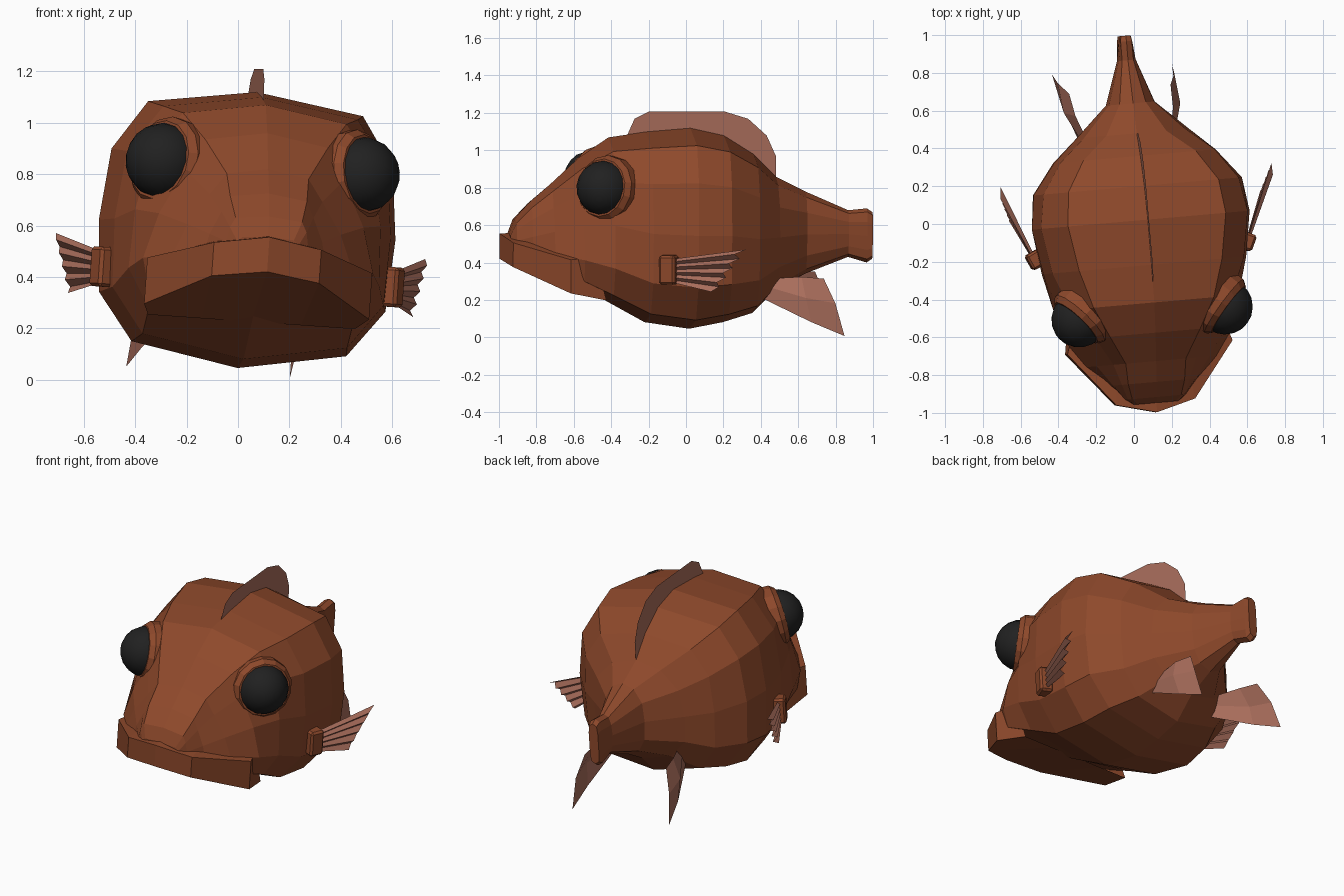
import bpy
import bmesh
from math import radians
from mathutils import Matrix, Vector

cube = bpy.data.objects.get("Cube")
if cube:
    bpy.data.objects.remove(cube)


def make_material(name, colour):
    mat = bpy.data.materials.new(name)
    mat.use_nodes = True
    rgba = (*colour, 1)
    mat.diffuse_color = rgba
    mat.node_tree.nodes["Principled BSDF"].inputs["Base Color"].default_value = rgba
    return mat


SKIN = make_material("rust brown skin", (0.27, 0.066, 0.024))
FIN = make_material("dusty pink fin", (0.4, 0.155, 0.107))
EYE = make_material("black eye", (0.015, 0.015, 0.015))

# The whole fish is slightly yawed and rolled
pivot = Vector((0.035, 0, 0.55))
POSE = (Matrix.Translation(pivot) @ Matrix.Rotation(radians(5), 4, "Z")
        @ Matrix.Rotation(radians(4), 4, "Y") @ Matrix.Translation((0, 0, -0.55)))


def finish(name, bm, mat, smooth=False):
    bmesh.ops.recalc_face_normals(bm, faces=bm.faces)
    for face in bm.faces:
        face.smooth = smooth
    mesh = bpy.data.meshes.new(name)
    bm.to_mesh(mesh)
    bm.free()
    mesh.materials.append(mat)
    obj = bpy.data.objects.new(name, mesh)
    bpy.context.collection.objects.link(obj)
    obj.matrix_world = POSE
    return obj


def loft(rows, closed=False, caps=False):
    """Skin neighbouring rows of points with quads."""
    bm = bmesh.new()
    grid = [[bm.verts.new(p) for p in row] for row in rows]
    n = len(grid[0])
    for a, b in zip(grid, grid[1:]):
        for i in range(n if closed else n - 1):
            j = (i + 1) % n
            bm.faces.new((a[i], a[j], b[j], b[i]))
    if caps:
        bm.faces.new(grid[0])
        bm.faces.new(grid[-1])
    return bm


def section(y, top, base, *widths):
    """Faceted body ring, mirrored left to right."""
    heights = (0.94, 0.76, 0.5, 0.24, 0.07)
    right = [(x, y, base + t * (top - base)) for x, t in zip(widths, heights)]
    left = [(-x, y, z) for x, y, z in reversed(right)]
    return [(0, y, top), *right, (0, y, base), *left]


# Body: y, top, base, then half widths of crown, shoulder, side, cheek, belly
stations = [
    (-0.95, 0.555, 0.46, 0.1, 0.12, 0.12, 0.11, 0.08),
    (-0.92, 0.635, 0.42, 0.13, 0.15, 0.16, 0.16, 0.14),
    (-0.84, 0.725, 0.38, 0.15, 0.18, 0.22, 0.24, 0.21),
    (-0.73, 0.82, 0.35, 0.16, 0.22, 0.3, 0.35, 0.32),
    (-0.58, 0.96, 0.28, 0.24, 0.31, 0.4, 0.45, 0.42),
    (-0.42, 1.07, 0.19, 0.32, 0.43, 0.48, 0.49, 0.4),
    (-0.22, 1.1, 0.08, 0.38, 0.51, 0.54, 0.53, 0.4),
    (0.02, 1.12, 0.045, 0.42, 0.55, 0.58, 0.56, 0.42),
    (0.2, 1.08, 0.08, 0.4, 0.52, 0.555, 0.54, 0.39),
    (0.36, 0.98, 0.13, 0.3, 0.41, 0.43, 0.42, 0.31),
    (0.48, 0.86, 0.25, 0.16, 0.27, 0.3, 0.29, 0.19),
    (0.64, 0.78, 0.34, 0.07, 0.12, 0.13, 0.12, 0.08),
    (0.87, 0.68, 0.43, 0.03, 0.045, 0.05, 0.045, 0.03),
    (0.97, 0.69, 0.4, 0.03, 0.035, 0.035, 0.035, 0.03),
    (1.0, 0.67, 0.42, 0.025, 0.03, 0.03, 0.03, 0.025),
]
finish("body", loft([section(*s) for s in stations], True, True), SKIN)

# Wide lower jaw whose lip runs back into the cheeks
lip = [(0, -1, 0.555, 0.42), (0.21, -0.945, 0.52, 0.39), (0.44, -0.655, 0.445, 0.265)]
lip = [(-x, y, a, b) for x, y, a, b in lip[:0:-1]] + lip
jaw_rows = [
    [(x * 0.9, y * 0.8, a + 0.01) for x, y, a, b in lip],
    [(x, y, a) for x, y, a, b in lip],
    [(x, y, b) for x, y, a, b in lip],
    [(x * 0.92, -0.46, 0.225) for x, y, a, b in lip],
]
bm = loft(jaw_rows)
bm.verts.ensure_lookup_table()
n = len(lip)
for end in (0, n - 1):
    bm.faces.new([bm.verts[end + n * r] for r in range(4)])
finish("jaw", bm, SKIN)

# Dorsal fin, rooted inside the back
outline = [(-0.32, 1.08), (-0.28, 1.17), (-0.2, 1.21), (0.2, 1.21), (0.33, 1.17),
           (0.43, 1.08), (0.48, 0.97), (0.47, 0.85)]
spine = [(0, y, min(z, 0.88) - 0.04) for y, z in outline]
finish("dorsal_fin", loft([[(0, y, z) for y, z in outline], spine]), FIN)

for side, label in ((1, "left"), (-1, "right")):
    # Eye and shallow stepped socket facing outward, forward and a little up
    facing = Vector((side * 0.74, -0.65, 0.17))
    centre = Vector((side * 0.388, -0.475, 0.825))
    turn = facing.to_track_quat("Z", "Y").to_matrix().to_4x4()
    bm = bmesh.new()
    bmesh.ops.create_uvsphere(bm, u_segments=16, v_segments=10, radius=0.148,
                              matrix=Matrix.Translation(centre) @ turn)
    finish(label + "_eye", bm, EYE, True)
    bm = bmesh.new()
    for r1, r2, depth, shift in ((0.18, 0.178, 0.08, -0.045), (0.178, 0.155, 0.03, 0.01)):
        bmesh.ops.create_cone(bm, cap_ends=True, segments=14, radius1=r1, radius2=r2,
                              depth=depth,
                              matrix=Matrix.Translation(centre + facing * shift) @ turn)
    finish(label + "_eye_socket", bm, SKIN)

    # Pectoral fin stub
    bm = bmesh.new()
    bmesh.ops.create_cube(bm, matrix=Matrix.Translation((side * 0.562, -0.14, 0.4))
                          @ Matrix.Rotation(side * radians(-25), 4, "Z")
                          @ Matrix.Diagonal((0.08, 0.09, 0.155, 1)))
    bmesh.ops.bevel(bm, geom=bm.edges[:], offset=0.012, segments=1, affect="EDGES")
    finish(label + "_fin_stub", bm, SKIN)

    # Pleated pectoral fan with ragged tips
    roots, tips = [], []
    for i in range(10):
        t = i / 9
        pleat = 0.015 if i % 2 else -0.015
        reach = (0.4 - 0.17 * t) * (0.87 if i % 2 else 1)
        roots.append((side * (0.58 + pleat * 0.5), -0.11, 0.46 - 0.13 * t))
        tips.append((side * (0.585 + 0.38 * reach + pleat), -0.11 + 0.93 * reach,
                     0.52 - 0.23 * t))
    finish(label + "_pectoral_fin", loft([roots, tips]), FIN)

    # Curved pelvic fin, both swept slightly to the right
    upper = [(0.22, 0.46, 0.33), (0.26, 0.6, 0.34), (0.27, 0.72, 0.33)]
    middle = [(0.24, 0.44, 0.28), (0.31, 0.62, 0.23), (0.31, 0.78, 0.2)]
    lower = [(0.24, 0.4, 0.22), (0.3, 0.65, 0.1), (0.32, 0.83, 0.025)]
    rows = [[(side * x - 0.1 * (y - 0.4), y, z) for x, y, z in row]
            for row in (upper, middle, lower)]
    finish(label + "_pelvic_fin", loft(rows), FIN)
